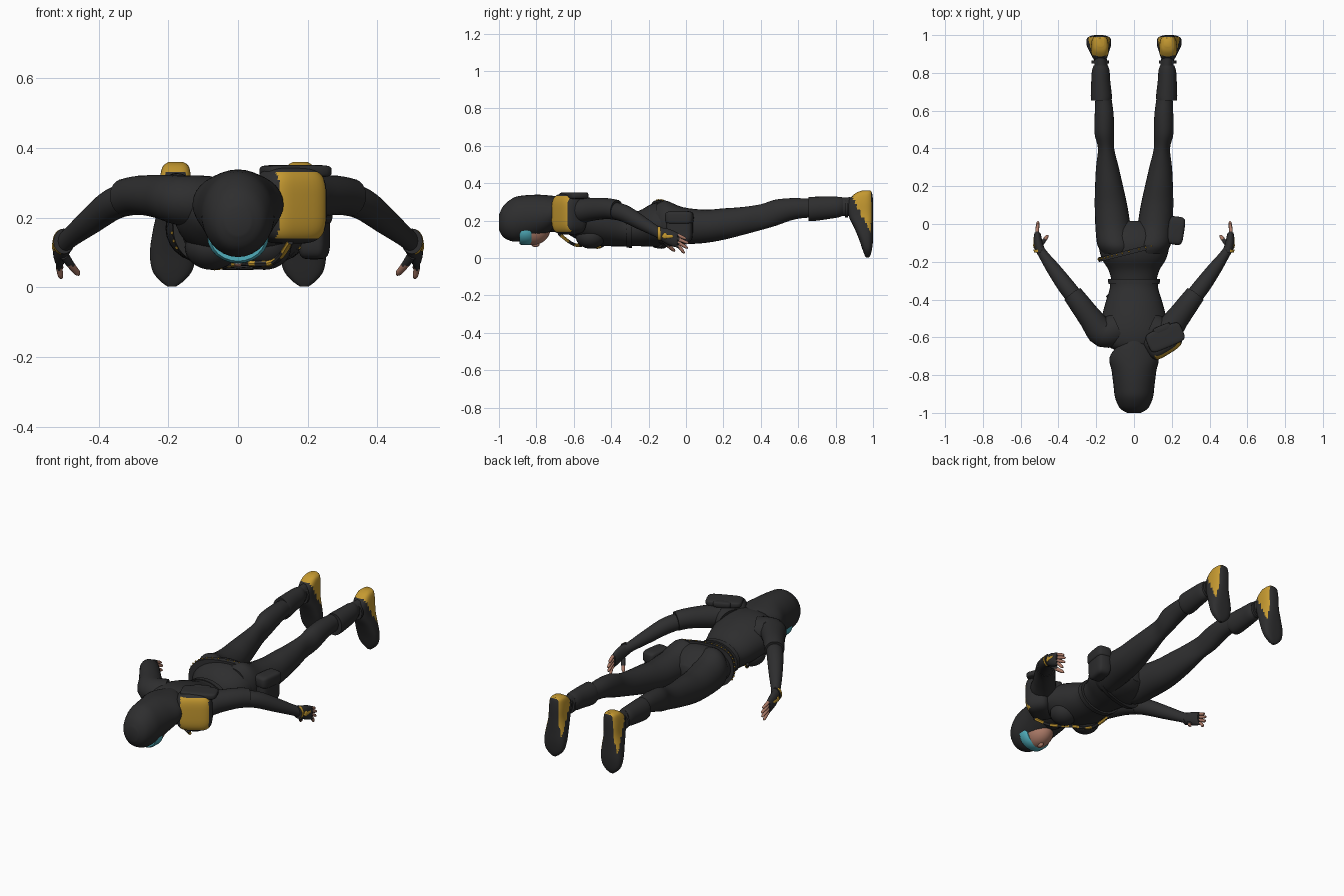
import bpy, bmesh, math
from mathutils import Vector, Matrix


def material(name, rgb):
    m = bpy.data.materials.new(name)
    m.diffuse_color = (*rgb, 1)
    return m


BLACK = material("black_cloth", (0.027, 0.027, 0.028))
GOLD = material("gold_trim", (0.56, 0.32, 0.03))
SKIN = material("skin", (0.42, 0.2, 0.14))
TEAL = material("teal_lens", (0.08, 0.42, 0.5))


def finish(name, bm, mats, mirror=False, rule=None):
    bmesh.ops.recalc_face_normals(bm, faces=bm.faces)
    bm.normal_update()
    for f in bm.faces:
        f.smooth = True
        if rule:
            f.material_index = int(rule(f.calc_center_median(), f.normal))
    me = bpy.data.meshes.new(name)
    bm.to_mesh(me)
    bm.free()
    me.set_sharp_from_angle(angle=math.radians(45))
    for m in mats:
        me.materials.append(m)
    ob = bpy.data.objects.new(name, me)
    bpy.context.collection.objects.link(ob)
    if mirror:
        ob.modifiers.new("mirror", "MIRROR").use_clip = False
    return ob


def spow(c, e):
    return math.copysign(abs(c) ** e, c)


def interpolate(rows, steps):
    """Smooth in-between rows through the given key rows."""
    out = []
    for i in range(len(rows) - 1):
        a, b = rows[max(i - 1, 0)], rows[i]
        c, d = rows[i + 1], rows[min(i + 2, len(rows) - 1)]
        for s in range(steps):
            t = s / steps
            out.append([0.5 * (2 * q + (r - p) * t + (2 * p - 5 * q + 4 * r - w) * t * t
                        + (3 * q - p - 3 * r + w) * t ** 3) for p, q, r, w in zip(a, b, c, d)])
    return out + [list(rows[-1])]


def loft(name, rows, mats, n=24, steps=4, e=1.0, mirror=False, rule=None, fixed=None, shear=0):
    """rows: x, y, z, half width, half height; rings follow the path."""
    rows = interpolate(rows, steps) if steps > 1 else rows
    bm = bmesh.new()
    rings = []
    for i, (x, y, z, ru, rv) in enumerate(rows):
        p, q = rows[max(i - 1, 0)], rows[min(i + 1, len(rows) - 1)]
        t = Vector(fixed) if fixed else Vector([q[k] - p[k] for k in range(3)]).normalized()
        u = Vector((1, 0, 0)) if abs(t.z) > 0.9 else t.cross(Vector((0, 0, 1))).normalized()
        v = u.cross(t)
        ring = []
        for k in range(n):
            a = 2 * math.pi * k / n
            co = Vector((x, y, z)) + u * ru * spow(math.cos(a), e) + v * rv * spow(math.sin(a), e)
            co.y += shear * co.x
            ring.append(bm.verts.new(co))
        rings.append(ring)
    for r, s in zip(rings, rings[1:]):
        for k in range(n):
            bm.faces.new((r[k], r[(k + 1) % n], s[(k + 1) % n], s[k]))
    bm.faces.new(rings[0])
    bm.faces.new(rings[-1])
    return finish(name, bm, mats, mirror, rule)


def body(name, rows, mats=(BLACK,), **kw):
    """Loft along y with upright rings; rows: y, x, z, half width, half height."""
    return loft(name, [(x, y, z, a, b) for y, x, z, a, b in rows], mats, fixed=(0, 1, 0), **kw)


def blob(name, centre, size, mats, e=1.0, turn=0, mirror=False, rule=None, seg=24):
    """Ellipsoid, or rounded box when e is below 1; rule sees unit local space."""
    bm = bmesh.new()
    bmesh.ops.create_uvsphere(bm, u_segments=seg, v_segments=seg * 2 // 3, radius=1)
    for v in bm.verts:
        v.co = Vector([spow(c, e) for c in v.co])
    ob = finish(name, bm, mats, mirror, rule)
    ob.data.transform(Matrix.Translation(centre) @ Matrix.Rotation(turn, 4, "Z")
                      @ Matrix.Diagonal((*size, 1)))
    return ob


# Head: hood, face and lens band, looking down
body("hood", [(-1.0, 0, .19, .035, .04), (-.975, 0, .195, .075, .085), (-.92, 0, .205, .1, .118),
              (-.86, 0, .215, .108, .12), (-.78, 0, .226, .118, .112), (-.71, 0, .242, .13, .09),
              (-.65, 0, .27, .09, .055), (-.595, 0, .29, .015, .025)], n=32)
blob("face", (0, -.825, .155), (.076, .1, .087), (SKIN,))
blob("nose", (0, -.805, .072), (.013, .022, .014), (SKIN,), seg=12)
body("lens_band", [(-.89, 0, .145, .08, .07), (-.88, 0, .145, .088, .076),
                   (-.835, 0, .145, .088, .077), (-.825, 0, .145, .08, .07)], (TEAL,), steps=1)
body("neck", [(-.78, 0, .21, .07, .065), (-.62, 0, .21, .1, .08)], steps=1)

# Jacket, chest and hips
body("jacket", [(-.68, 0, .22, .07, .06), (-.645, 0, .225, .14, .088), (-.58, 0, .21, .182, .112),
                (-.5, 0, .19, .172, .122), (-.42, 0, .175, .152, .112), (-.34, 0, .158, .128, .096),
                (-.295, 0, .154, .132, .095)], n=32)
blob("chest", (.075, -.51, .115), (.078, .08, .065), (BLACK,), mirror=True)
body("hips", [(-.34, 0, .152, .11, .085), (-.25, 0, .158, .132, .095), (-.18, 0, .175, .172, .115),
              (-.1, 0, .18, .185, .118), (-.03, 0, .175, .15, .09), (.015, 0, .17, .07, .05)], n=32)
body("jacket_hem", [(-.318, 0, .155, .136, .1), (-.29, 0, .154, .137, .1)], steps=1)

# Slanted belt with gold studs
body("belt", [(-.155, 0, .18, .186, .128), (-.13, 0, .18, .19, .131)], steps=1, e=.78, shear=.25, n=40)
for k in range(26):
    a = math.radians(-25 + 230 * k / 25)
    x = .19 * spow(math.cos(a), .78)
    blob("belt_stud", (x, -.14 + .25 * x, .18 + .131 * spow(math.sin(a), .78)),
         (.005, .005, .005), (GOLD,), seg=6)

# Chest strap
loft("chest_strap", [(.15, -.68, .13, .009, .009), (.1, -.6, .072, .009, .009), (.0, -.53, .07, .009, .009),
                     (-.08, -.46, .06, .009, .009), (-.14, -.38, .12, .009, .009)], (BLACK, GOLD),
     n=8, steps=6, rule=lambda c, n: math.floor(c.x * 40) % 2)

# Legs and boots
body("leg", [(-.16, .085, .185, .08, .1), (-.11, .096, .187, .098, .12), (-.02, .11, .172, .094, .1),
             (.1, .122, .169, .086, .089), (.2, .132, .181, .074, .084), (.3, .141, .197, .06, .075),
             (.4, .148, .218, .043, .069), (.48, .157, .242, .052, .07), (.58, .158, .263, .05, .057),
             (.68, .163, .267, .042, .05), (.88, .178, .275, .033, .05)], mirror=True)
body("boot_cuff", [(.655, .173, .262, .054, .064), (.68, .173, .262, .056, .065), (.76, .176, .268, .05, .06),
                   (.815, .176, .272, .046, .055), (.84, .176, .275, .036, .048)], mirror=True)
body("ankle_strap", [(.85, .178, .265, .046, .05), (.865, .178, .265, .046, .05)], mirror=True, steps=1)


def boot_colour(c, n):
    return n.y < .75 and c.y > .885 + (.34 - c.z) * .5


# z, front y, back y, half width of the foot, heel to toe
FOOT = [(.36, .94, .985, .02), (.345, .905, .995, .038), (.3, .865, 1.0, .046), (.23, .868, 1.0, .048),
        (.16, .9, 1.0, .06), (.1, .925, 1.0, .066), (.05, .942, .995, .058), (.02, .953, .988, .036),
        (.002, .962, .978, .012)]
loft("boot", [(.178 + .012 * (1 - z / .36), (a + b) / 2, z, w, (b - a) / 2) for z, a, b, w in FOOT],
     (BLACK, GOLD), n=40, steps=5, e=.72, mirror=True, fixed=(0, 0, -1), rule=boot_colour)

# Thigh pouch
blob("thigh_pouch", (.218, -.035, .165), (.042, .07, .085), (BLACK,), e=.45, turn=-.15)
blob("pouch_flap", (.222, -.035, .215), (.044, .075, .036), (BLACK,), e=.45, turn=-.15)

# Arms
loft("sleeve", [(.09, -.555, .24, .085, .08), (.165, -.575, .25, .078, .072), (.225, -.505, .26, .064, .062),
                (.285, -.425, .264, .057, .056), (.325, -.372, .257, .053, .054)], (BLACK,), mirror=True)
loft("forearm", [(.28, -.43, .262, .045, .045), (.355, -.335, .24, .045, .046), (.425, -.24, .188, .037, .038),
                 (.475, -.17, .148, .027, .03), (.498, -.135, .13, .024, .03)], (BLACK,), mirror=True)

# Hands: fingerless glove, gold trim, fingers and thumb
body("glove", [(-.155, .492, .135, .02, .026), (-.14, .497, .13, .026, .033), (-.1, .507, .115, .024, .042),
               (-.06, .511, .1, .019, .042), (-.045, .511, .098, .014, .036)], mirror=True, n=16)
body("glove_cuff", [(-.152, .499, .132, .03, .036), (-.136, .501, .13, .031, .038)], (BLACK, GOLD),
     mirror=True, steps=1, rule=lambda c, n: c.x > .505)
blob("glove_plate", (.526, -.098, .115), (.007, .032, .009), (GOLD,), e=.6, mirror=True, seg=12)
blob("glove_stud", (.527, -.112, .118), (.007, .014, .016), (GOLD,), mirror=True, seg=12)
for k in range(4):
    z, reach = .13 - .02 * k, (.0, .012, .008, -.008)[k]
    loft("finger", [(.511, -.062, z, .01, .01), (.513, -.035, z - .012, .0095, .0095),
                    (.509, -.008 + reach, z - .024 - .004 * k, .008, .008),
                    (.506, reach, z - .028 - .005 * k, .004, .004)],
         (BLACK, SKIN), n=10, mirror=True, rule=lambda c, n: c.y > -.038)
loft("thumb", [(.498, -.115, .09, .014, .014), (.478, -.09, .062, .011, .011),
               (.462, -.068, .043, .009, .009), (.456, -.06, .036, .004, .004)],
     (BLACK, SKIN), n=10, mirror=True, rule=lambda c, n: c.z < .062)

# Single shoulder guard with gold front panel and raised back flap
blob("shoulder_guard", (.15, -.625, .235), (.1, .072, .11), (BLACK, GOLD), e=.55, turn=.55, seg=48,
     rule=lambda c, n: c.y < -.5 and -.75 < c.x < .8 and abs(c.z) < .86)
blob("shoulder_flap", (.165, -.6, .333), (.1, .055, .018), (BLACK,), e=.4, turn=.4)
blob("flap_clip", (.15, -.555, .335), (.05, .02, .016), (BLACK,), e=.4, turn=.4, seg=12)
